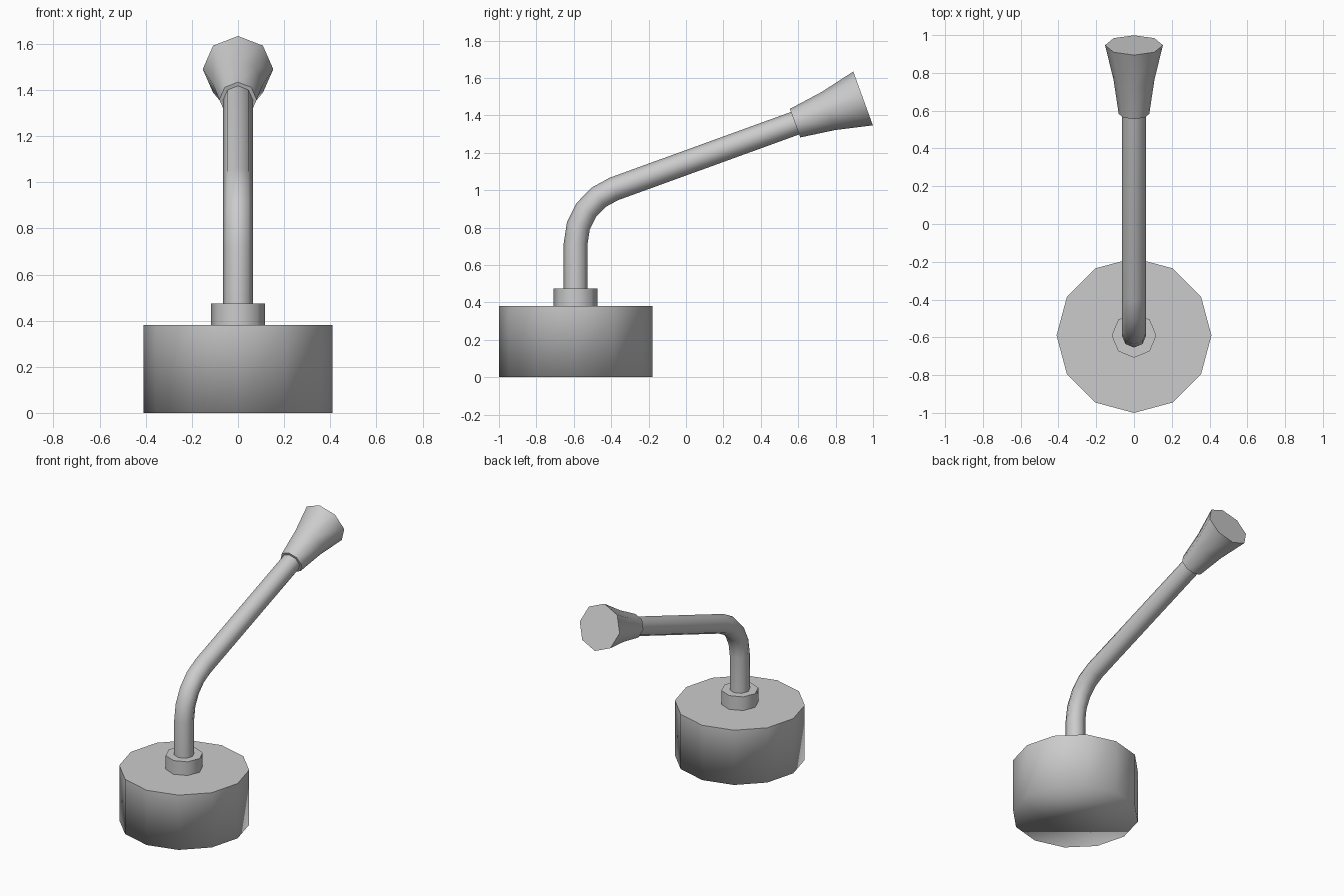
import bpy, bmesh
from math import sin, cos, pi, radians
from mathutils import Vector

if "Cube" in bpy.data.objects:
    bpy.data.objects.remove(bpy.data.objects["Cube"])

LEAN = radians(70)      # lean of the lever from vertical, towards +y
PIVOT_Y = -0.59


def tube(name, stations, sides, soft_bottom=False):
    """Closed tube through (y, z, lean, radius) rings; smooth with sharp rims."""
    bm = bmesh.new()
    rings = []
    for y, z, lean, r in stations:
        ring = []
        for k in range(sides):
            t = 2 * pi * k / sides
            ring.append(bm.verts.new((r * cos(t),
                                      y + r * sin(t) * cos(lean),
                                      z - r * sin(t) * sin(lean))))
        rings.append(ring)
    for a, b in zip(rings, rings[1:]):
        for k in range(sides):
            n = (k + 1) % sides
            bm.faces.new((a[k], a[n], b[n], b[k]))
    bottom = bm.faces.new(rings[0][::-1])
    top = bm.faces.new(rings[-1])
    for f in bm.faces:
        f.smooth = True
    for cap in ([top] if soft_bottom else [bottom, top]):
        for e in cap.edges:
            e.smooth = False
    mesh = bpy.data.meshes.new(name)
    bm.to_mesh(mesh)
    bm.free()
    obj = bpy.data.objects.new(name, mesh)
    bpy.context.collection.objects.link(obj)
    return obj


# Twelve-sided base drum
tube("base", [(PIVOT_Y, 0, 0, 0.41), (PIVOT_Y, 0.38, 0, 0.41)], 12, soft_bottom=True)

# Collar around the foot of the lever
tube("collar", [(PIVOT_Y, 0.38, 0, 0.118), (PIVOT_Y, 0.475, 0, 0.118)], 8)

# Bent lever rod: upright foot, arc, then straight run into the grip
BEND_R, BEND_Z, ROD_R, STEPS = 0.31, 0.715, 0.064, 4
path = [(PIVOT_Y, 0.46, 0, ROD_R)]
for i in range(STEPS + 1):
    a = LEAN * i / STEPS
    path.append((PIVOT_Y + BEND_R * (1 - cos(a)), BEND_Z + BEND_R * sin(a), a, ROD_R))
path.append((0.60, 1.364, LEAN, ROD_R))
tube("lever_rod", path, 8)

# Flared grip along the lever axis
start = Vector((0.583, 1.358))
axis = Vector((sin(LEAN), cos(LEAN)))
grip = []
for dist, r in [(0, 0.081), (0.19, 0.108), (0.387, 0.153)]:
    p = start + axis * dist
    grip.append((p.x, p.y, LEAN, r))
tube("grip", grip, 8)
